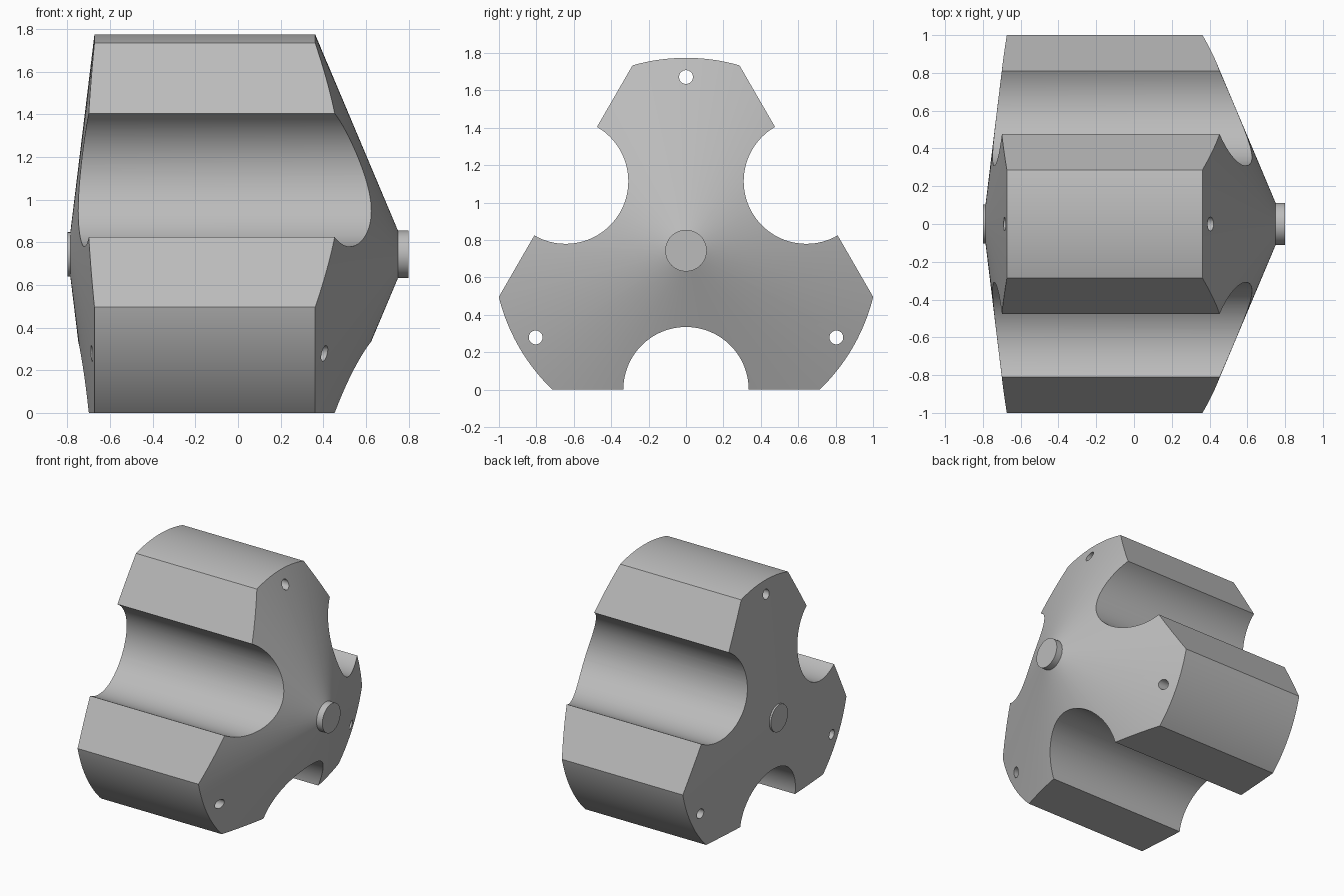
import bpy, bmesh, math
from mathutils import Vector, Matrix

if "Cube" in bpy.data.objects:
    bpy.data.objects.remove(bpy.data.objects["Cube"])

AXIS_Z = 0.743        # height of the turning axis, also its distance to each flat
RADIUS = 1.031
NOTCH_RADIUS = 0.335
HOLE_RADIUS = 0.037
HOLE_DISTANCE = 0.928

gray = bpy.data.materials.new("plain gray")
gray.use_nodes = True
gray.diffuse_color = (0.5, 0.5, 0.5, 1)
gray.node_tree.nodes["Principled BSDF"].inputs["Base Color"].default_value = (0.5, 0.5, 0.5, 1)


def radial(degrees):
    """Unit vector around the x axis."""
    a = math.radians(degrees)
    return Vector((0, math.cos(a), math.sin(a)))


def add_object(name, bm):
    bmesh.ops.recalc_face_normals(bm, faces=bm.faces)
    mesh = bpy.data.meshes.new(name)
    bm.to_mesh(mesh)
    bm.free()
    mesh.materials.append(gray)
    obj = bpy.data.objects.new(name, mesh)
    obj.location.z = AXIS_Z
    bpy.context.collection.objects.link(obj)
    return obj


def cut_cylinder(target, center, radius, sides):
    """Bore a cylinder along x through the target."""
    bm = bmesh.new()
    place = Matrix.Translation(center) @ Matrix.Rotation(math.pi / 2, 4, "Y")
    bmesh.ops.create_cone(bm, cap_ends=True, segments=sides, radius1=radius,
                          radius2=radius, depth=3, matrix=place)
    cutter = add_object("cutter", bm)
    cutter.hide_render = True
    mod = target.modifiers.new("cut", "BOOLEAN")
    mod.operation = "DIFFERENCE"
    mod.solver = "EXACT"
    mod.object = cutter
    bpy.context.view_layer.objects.active = target
    bpy.ops.object.modifier_apply(modifier=mod.name)
    bpy.data.objects.remove(cutter)


# Turned body: pilot stubs, shallow cone, rim, steep cone
profile = [(-0.8, 0), (-0.8, 0.104), (-0.786, 0.104), (-0.673, RADIUS),
           (0.362, RADIUS), (0.75, 0.111), (0.8, 0.111), (0.8, 0)]
bm = bmesh.new()
points = [bm.verts.new((x, 0, r)) for x, r in profile]
edges = [bm.edges.new(pair) for pair in zip(points, points[1:])]
bmesh.ops.spin(bm, geom=points + edges, cent=(0, 0, 0), axis=(1, 0, 0),
               angle=math.tau, steps=144, use_merge=True)
bmesh.ops.remove_doubles(bm, verts=bm.verts, dist=0.0001)

# Three flats around the rim
for angle in (270, 30, 150):
    cut = bmesh.ops.bisect_plane(bm, geom=bm.verts[:] + bm.edges[:] + bm.faces[:],
                                 plane_co=radial(angle) * AXIS_Z, plane_no=radial(angle),
                                 clear_outer=True)
    rim = [e for e in cut["geom_cut"] if isinstance(e, bmesh.types.BMEdge)]
    bmesh.ops.contextual_create(bm, geom=rim)
body = add_object("lobed_body", bm)

# Round notches in the flats, small holes through the lobes
for angle in (270, 30, 150):
    cut_cylinder(body, radial(angle) * AXIS_Z, NOTCH_RADIUS, 96)
    cut_cylinder(body, radial(angle + 180) * HOLE_DISTANCE, HOLE_RADIUS, 32)

bpy.ops.object.select_all(action="DESELECT")
body.select_set(True)
bpy.context.view_layer.objects.active = body
bpy.ops.object.shade_smooth_by_angle(angle=math.radians(20))
